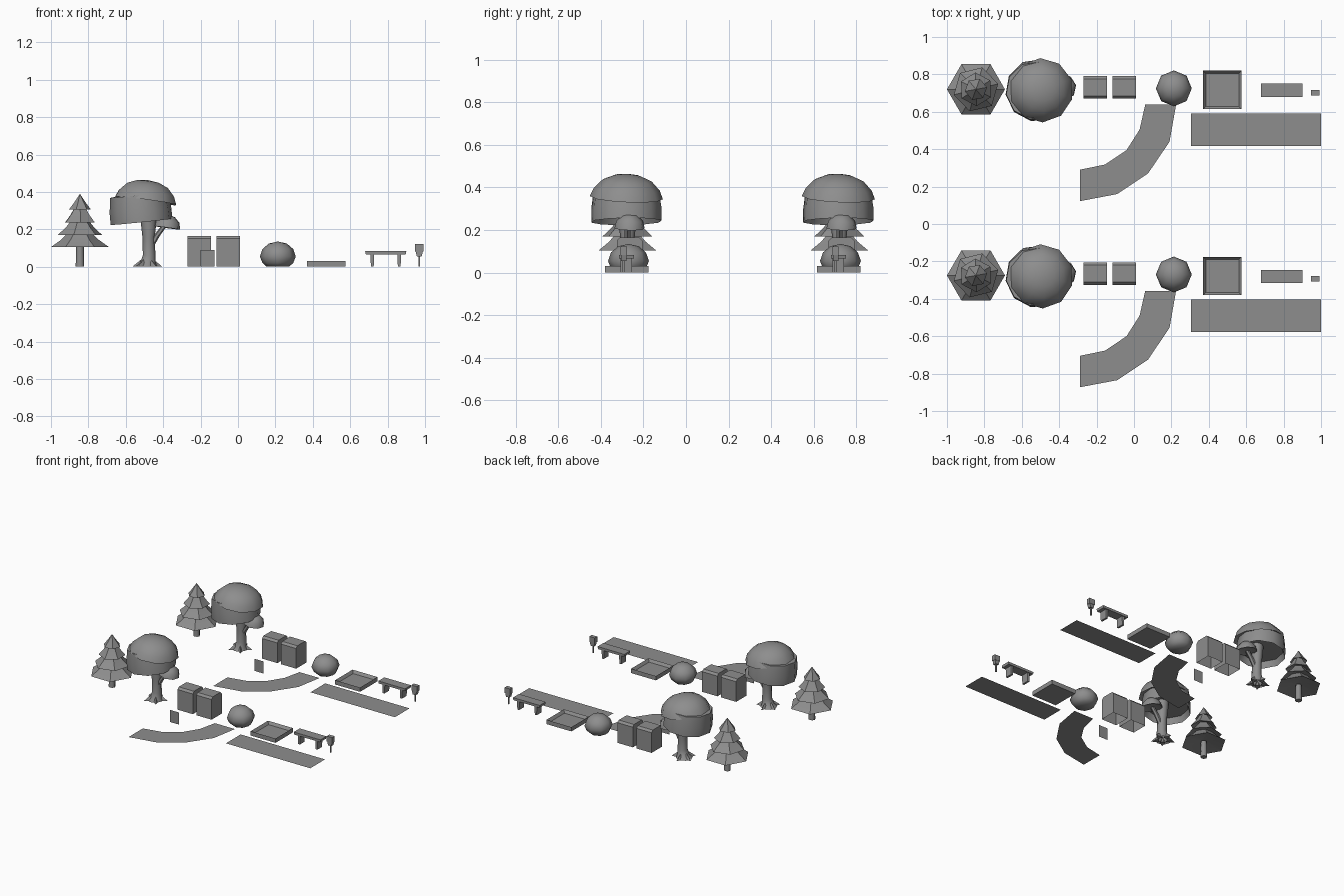
import bpy, bmesh, math
from mathutils import Matrix, Vector

if "Cube" in bpy.data.objects:
    bpy.data.objects.remove(bpy.data.objects["Cube"])

grey = bpy.data.materials.new("stone_grey")
grey.use_nodes = True
grey.diffuse_color = (0.27, 0.27, 0.27, 1)
grey.node_tree.nodes["Principled BSDF"].inputs["Base Color"].default_value = (0.27, 0.27, 0.27, 1)
ROW = 0.72      # centre line of the rear set
STEP = 0.995    # distance between the two sets


def finish(name, bm, loc=(0, 0, 0), rot=(0, 0, 0), smooth=None, recalc=True):
    """Makes the part and its linked twin in the front set."""
    if recalc:
        bmesh.ops.recalc_face_normals(bm, faces=bm.faces)
    mesh = bpy.data.meshes.new(name)
    bm.to_mesh(mesh)
    bm.free()
    mesh.materials.append(grey)
    ob = bpy.data.objects.new(name + "_rear", mesh)
    bpy.context.collection.objects.link(ob)
    ob.location = (loc[0], loc[1] + ROW, loc[2])
    ob.rotation_euler = [math.radians(a) for a in rot]
    if smooth:
        bpy.ops.object.select_all(action='DESELECT')
        ob.select_set(True)
        bpy.context.view_layer.objects.active = ob
        bpy.ops.object.shade_smooth_by_angle(angle=math.radians(smooth))
    twin = ob.copy()
    twin.name = name + "_front"
    twin.location.y -= STEP
    bpy.context.collection.objects.link(twin)


def lathe(name, rings, sides, loc, rot=(0, 0, 0), smooth=None, wave=0, caps=(True, True)):
    """Stacks (radius, z) rings; wave makes the first ring ragged."""
    bm = bmesh.new()
    loops = []
    for k, (r, z) in enumerate(rings):
        loop = []
        for i in range(sides):
            a = math.tau * i / sides
            w = wave * math.sin(i * 2.4) if k == 0 else 0
            loop.append(bm.verts.new(((r + w) * math.cos(a), (r + w) * math.sin(a), z + w)))
        loops.append(loop)
    for lo, hi in zip(loops, loops[1:]):
        for i in range(sides):
            j = (i + 1) % sides
            bm.faces.new((lo[i], lo[j], hi[j], hi[i]))
    if caps[0]:
        bm.faces.new(loops[0][::-1])
    if caps[1]:
        bm.faces.new(loops[-1])
    bmesh.ops.remove_doubles(bm, verts=bm.verts, dist=0.0005)
    finish(name, bm, loc, rot, smooth)


def box(name, size, loc, taper=1):
    bm = bmesh.new()
    bmesh.ops.create_cube(bm, size=1, matrix=Matrix.Diagonal((*size, 1)))
    for v in bm.verts:
        if v.co.z < 0:
            v.co.x *= taper
    finish(name, bm, loc)


def tube(name, path, sides=8):
    """Sweeps level rings through (x, y, z, radius) points."""
    bm = bmesh.new()
    loops = []
    for x, y, z, r in path:
        loops.append([bm.verts.new((x + r * math.cos(math.tau * i / sides),
                                    y + r * math.sin(math.tau * i / sides), z))
                      for i in range(sides)])
    for lo, hi in zip(loops, loops[1:]):
        for i in range(sides):
            j = (i + 1) % sides
            bm.faces.new((lo[i], lo[j], hi[j], hi[i]))
    finish(name, bm, smooth=50)


def strip(name, left, right):
    """Flat ground ribbon facing up."""
    bm = bmesh.new()
    a = [bm.verts.new((x, y - ROW, 0)) for x, y in left]
    b = [bm.verts.new((x, y - ROW, 0)) for x, y in right]
    for i in range(len(a) - 1):
        bm.faces.new((b[i], b[i + 1], a[i + 1], a[i]))
    finish(name, bm, recalc=False)


# Pine tree: trunk and four hexagonal skirts, each turned a little
lathe("pine_trunk", [(0.023, 0), (0.02, 0.12)], 8, (-0.845, 0, 0), smooth=50)
tiers = [(0.155, 0.055, 0.105, 0.19, 0), (0.122, 0.042, 0.17, 0.255, 14),
         (0.09, 0.03, 0.237, 0.32, 32), (0.06, 0, 0.305, 0.39, 10)]
for n, (r, top, z0, z1, turn) in enumerate(tiers):
    lathe(f"pine_tier_{n + 1}", [(0.02, z0 + 0.025), (r, z0), (r * 0.5 + top * 0.4, z0 + 0.04), (top, z1)], 6,
          (-0.845, 0, 0), (0, 0, turn), smooth=20)

# Broadleaf tree: flared trunk, roots, branch and overlapping leaf caps
tube("tree_trunk", [(-0.49, 0, 0, 0.058), (-0.482, 0, 0.02, 0.042), (-0.475, 0, 0.06, 0.034),
                    (-0.478, 0, 0.15, 0.032), (-0.478, 0, 0.24, 0.042), (-0.48, 0, 0.32, 0.045)])
for k in range(5):
    a = math.tau * k / 5 + 0.3
    bm = bmesh.new()
    tip = [bm.verts.new((0.085 * math.cos(a), 0.085 * math.sin(a), 0))]
    base = [bm.verts.new((0.035 * math.cos(a + s), 0.035 * math.sin(a + s), 0)) for s in (-0.6, 0.6)]
    crown = bm.verts.new((0.033 * math.cos(a), 0.033 * math.sin(a), 0.04))
    for f in ((tip[0], base[1], crown), (base[0], tip[0], crown), (base[0], base[1], tip[0])):
        bm.faces.new(f)
    finish(f"tree_root_{k + 1}", bm, (-0.485, 0, 0))
tube("tree_branch", [(-0.465, 0, 0.11, 0.016), (-0.435, 0, 0.165, 0.017), (-0.39, 0, 0.225, 0.015)], 6)
lathe("canopy_skirt", [(0.15, 0.0), (0.168, -0.045), (0.167, 0.02), (0.155, 0.1)], 10,
      (-0.52, -0.005, 0.285), (0, -6, 8), smooth=40, caps=(True, True))
lathe("canopy_dome", [(0.15, 0.015), (0.172, 0), (0.155, 0.04), (0.115, 0.082), (0.062, 0.104), (0, 0.112)], 10,
      (-0.495, -0.005, 0.352), (0, 8, 20), smooth=40, wave=0.008)
lathe("branch_leaves", [(0.05, 0.008), (0.072, 0), (0.064, 0.035), (0.035, 0.062), (0, 0.07)], 8,
      (-0.38, 0.01, 0.208), (0, 8, 10), smooth=45)

# Two hollow bins with bevelled lids, open underneath
for n, x in enumerate((-0.2075, -0.0525)):
    bm = bmesh.new()
    outline = [(-0.06, 0), (-0.06, 0.15), (-0.046, 0.165), (0.046, 0.165), (0.06, 0.15), (0.06, 0)]
    ends = [[bm.verts.new((s * 0.0625, y, z)) for y, z in outline] for s in (-1, 1)]
    for i in range(5):
        bm.faces.new((ends[0][i], ends[1][i], ends[1][i + 1], ends[0][i + 1]))
    bm.faces.new(ends[0])
    bm.faces.new(ends[1][::-1])
    finish(f"bin_{n + 1}", bm, (x, 0.01, 0))

# Loose upright panel
bm = bmesh.new()
bm.faces.new([bm.verts.new(c) for c in
              ((-0.2, -0.24, 0), (-0.125, -0.24, 0), (-0.125, -0.24, 0.09), (-0.2, -0.24, 0.09))])
finish("panel", bm, recalc=False)

# Clipped bush
lathe("bush", [(0.06, 0), (0.082, 0.02), (0.096, 0.055), (0.082, 0.095), (0.048, 0.124), (0, 0.135)], 8,
      (0.213, 0.005, 0), (0, 0, 0), smooth=50)

# Square sand tray: outer walls, rim and sunken floor
bm = bmesh.new()
bmesh.ops.create_cube(bm, size=1, matrix=Matrix.Translation((0, 0, 0.016)) @ Matrix.Diagonal((0.205, 0.205, 0.032, 1)))
bm.normal_update()
lid = [f for f in bm.faces if f.normal.z > 0.9]
bmesh.ops.inset_region(bm, faces=lid, thickness=0.02)
for v in lid[0].verts:
    v.co.z = 0.012
finish("sand_tray", bm, (0.4725, -0.003, 0))

# Bench
box("bench_seat", (0.22, 0.07, 0.018), (0.79, -0.005, 0.075), 0.97)
for side, x in (("right", 0.718), ("left", 0.862)):
    box(f"bench_leg_{side}", (0.02, 0.055, 0.068), (x, -0.005, 0.034), 0.75)

# Small post with a tapered head
box("post", (0.009, 0.009, 0.062), (0.969, -0.018, 0.031))
box("post_head", (0.045, 0.03, 0.04), (0.969, -0.018, 0.102))
box("post_neck", (0.04, 0.026, 0.03), (0.969, -0.018, 0.07), 0.65)

# Flat paths
strip("straight_path", [(0.305, 0.59), (1, 0.59)], [(0.305, 0.417), (1, 0.417)])
strip("curved_path", [(-0.29, 0.29), (-0.155, 0.318), (-0.04, 0.395), (0.03, 0.505), (0.06, 0.638)],
      [(-0.29, 0.122), (-0.09, 0.16), (0.075, 0.27), (0.19, 0.44), (0.225, 0.638)])
